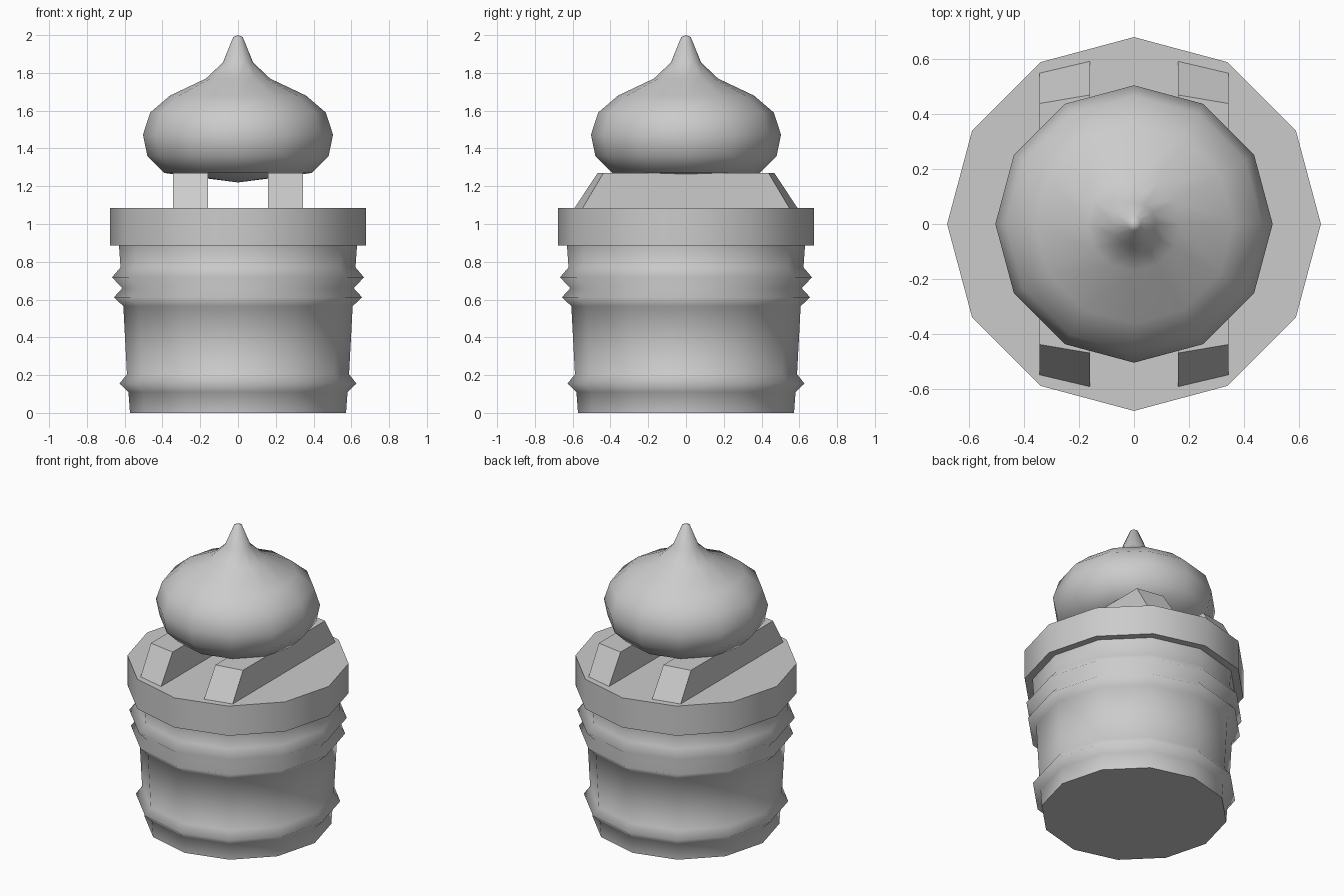
import bpy, bmesh
from math import cos, sin, pi

if "Cube" in bpy.data.objects:
    bpy.data.objects.remove(bpy.data.objects["Cube"])

SIDES = 12


def finish(bm, name):
    bmesh.ops.recalc_face_normals(bm, faces=bm.faces)
    mesh = bpy.data.meshes.new(name)
    bm.to_mesh(mesh)
    bm.free()
    obj = bpy.data.objects.new(name, mesh)
    bpy.context.collection.objects.link(obj)
    return obj


def lathe(name, profile):
    """Revolve (radius, z) points; radius 0 makes a pole, open ends get flat caps."""
    bm = bmesh.new()
    rings = []
    for r, z in profile:
        count = SIDES if r > 0 else 1
        rings.append([bm.verts.new((r * cos(2 * pi * i / SIDES),
                                    r * sin(2 * pi * i / SIDES), z))
                      for i in range(count)])
    for a, b in zip(rings, rings[1:]):
        for i in range(SIDES):
            j = (i + 1) % SIDES
            corners = [a[i % len(a)], a[j % len(a)], b[j % len(b)], b[i % len(b)]]
            bm.faces.new(list(dict.fromkeys(corners))).smooth = True
    for ring in (rings[0], rings[-1]):
        if len(ring) > 1:
            cap = bm.faces.new(ring)
            for edge in cap.edges:
                edge.smooth = False
    return finish(bm, name)


def support_bar(name, side):
    """Bar running front to back, ends sloped and skewed to follow the lid."""
    bm = bmesh.new()
    inner, outer = 0.16 * side, 0.343 * side
    bottom, top = [], []
    for ring, z, y_in, y_out in ((bottom, 1.085, 0.59, 0.547), (top, 1.27, 0.468, 0.437)):
        for x, y in ((inner, -y_in), (outer, -y_out), (outer, y_out), (inner, y_in)):
            ring.append(bm.verts.new((x, y, z)))
    bm.faces.new(bottom)
    bm.faces.new(top)
    for i in range(4):
        j = (i + 1) % 4
        bm.faces.new((bottom[i], bottom[j], top[j], top[i]))
    return finish(bm, name)


# Ribbed tapered tub
lathe("tub", [(0.572, 0), (0.58, 0.11), (0.627, 0.155), (0.588, 0.205),
              (0.607, 0.565), (0.657, 0.612), (0.613, 0.66), (0.667, 0.718),
              (0.622, 0.77), (0.63, 0.885)])

# Overhanging lid
lathe("lid", [(0.678, 0.885), (0.678, 1.085)])

# Two bars carrying the top
for label, side in (("left", -1), ("right", 1)):
    support_bar(f"{label}_support_bar", side)

# Teardrop bulb with drawn-out tip
lathe("bulb", [(0, 1.22), (0.39, 1.27), (0.48, 1.36), (0.503, 1.473),
               (0.465, 1.59), (0.36, 1.68), (0.17, 1.77), (0.08, 1.855),
               (0.025, 1.99), (0, 2.0)])
